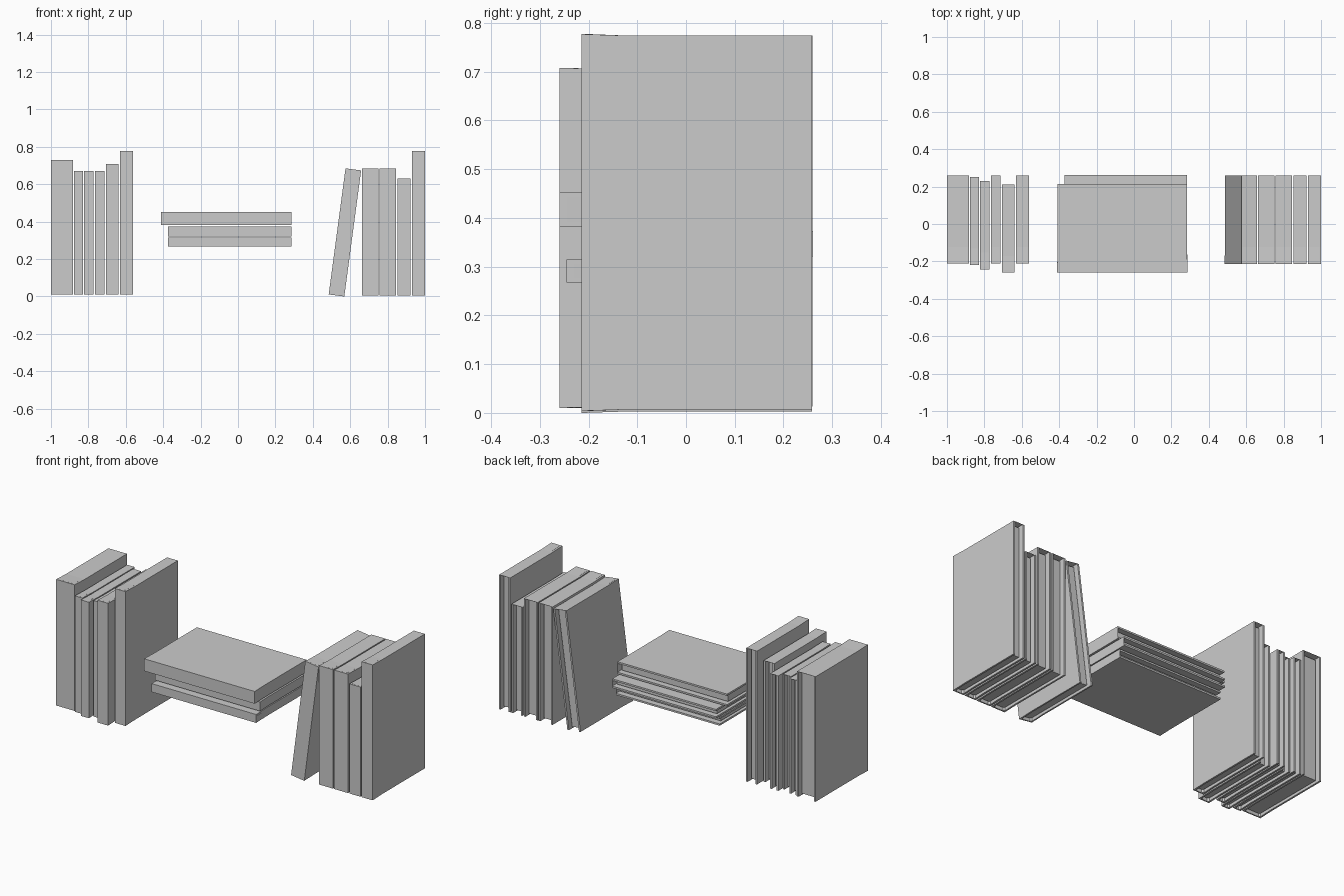
import bpy, bmesh
from math import radians
from mathutils import Matrix

if "Cube" in bpy.data.objects:
    bpy.data.objects.remove(bpy.data.objects["Cube"])

DEPTH = 0.472   # spine to fore edge
FLARE = 0.003   # spine ends are slightly longer than the boards


def prism(name, profile, z0, z1, flare, matrix):
    """Extrude an xy profile from z0 to z1; points near the spine flare out."""
    bm = bmesh.new()
    rings = []
    for z, s in ((z0, -1), (z1, 1)):
        rings.append([bm.verts.new((x, y, z + s * (flare if y < 0.02 else 0)))
                      for x, y in profile])
    n = len(profile)
    bm.faces.new(list(reversed(rings[0])))
    bm.faces.new(rings[1])
    for i in range(n):
        j = (i + 1) % n
        bm.faces.new((rings[0][i], rings[0][j], rings[1][j], rings[1][i]))
    bmesh.ops.triangulate(bm, faces=[f for f in bm.faces if len(f.verts) > 4])
    bmesh.ops.recalc_face_normals(bm, faces=bm.faces)
    me = bpy.data.meshes.new(name)
    bm.to_mesh(me)
    bm.free()
    ob = bpy.data.objects.new(name, me)
    ob.matrix_world = matrix
    bpy.context.collection.objects.link(ob)


def book(name, w, h, matrix):
    """Book standing at the local origin: x thickness, y depth, z height."""
    t, s, hinge = 0.010, 0.007, 0.09
    c = 0.008
    # U-shaped cover with chamfered inner corners at the spine
    cover = [(0, 0), (w, 0), (w, hinge), (w, DEPTH), (w - t, DEPTH),
             (w - t, hinge), (w - t, s + c), (w - t - c, s),
             (t + c, s), (t, s + c), (t, hinge), (t, DEPTH), (0, DEPTH), (0, hinge)]
    prism(name + "_cover", cover, FLARE, h - FLARE, FLARE, matrix)
    # page block, inset from the boards on three edges
    g = t + 0.005
    a = s + 0.006
    pages = [(g + c, a), (w - g - c, a), (w - g, a + c), (w - g, DEPTH - 0.025),
             (g, DEPTH - 0.025), (g, a + c)]
    prism(name + "_pages", pages, 0.014, h - 0.014, 0, matrix)


# standing books: x min, x max, z bottom, z top, spine y
left = [(-1.0, -0.883, 0.01, 0.73, -0.212), (-0.877, -0.829, 0.01, 0.672, -0.22),
        (-0.823, -0.772, 0.01, 0.672, -0.243), (-0.765, -0.714, 0.01, 0.672, -0.212),
        (-0.706, -0.639, 0.01, 0.708, -0.26), (-0.63, -0.562, 0.01, 0.777, -0.212)]
right = [(0.662, 0.75, 0.004, 0.683, -0.214), (0.757, 0.844, 0.004, 0.683, -0.214),
         (0.853, 0.922, 0.004, 0.63, -0.214), (0.93, 1.0, 0.004, 0.777, -0.214)]
for side, row in (("left", left), ("right", right)):
    for i, (x0, x1, z0, z1, y) in enumerate(row):
        book(f"{side}_book_{i + 1}", x1 - x0, z1 - z0, Matrix.Translation((x0, y, z0)))

# leaning book
book("leaning_book", 0.084, 0.68,
     Matrix.Translation((0.485, -0.214, 0.011)) @ Matrix.Rotation(radians(7.6), 4, 'Y'))

# lying stack: x min, x max, z bottom, z top, spine y
stack = [(-0.375, 0.286, 0.267, 0.315, -0.245), (-0.375, 0.286, 0.321, 0.373, -0.211),
         (-0.412, 0.287, 0.382, 0.452, -0.259)]
for i, (x0, x1, z0, z1, y) in enumerate(stack):
    # local height runs along +x, thickness along -z
    book(f"stacked_book_{i + 1}", z1 - z0, x1 - x0,
         Matrix.Translation((x0, y, z1)) @ Matrix.Rotation(radians(90), 4, 'Y'))
